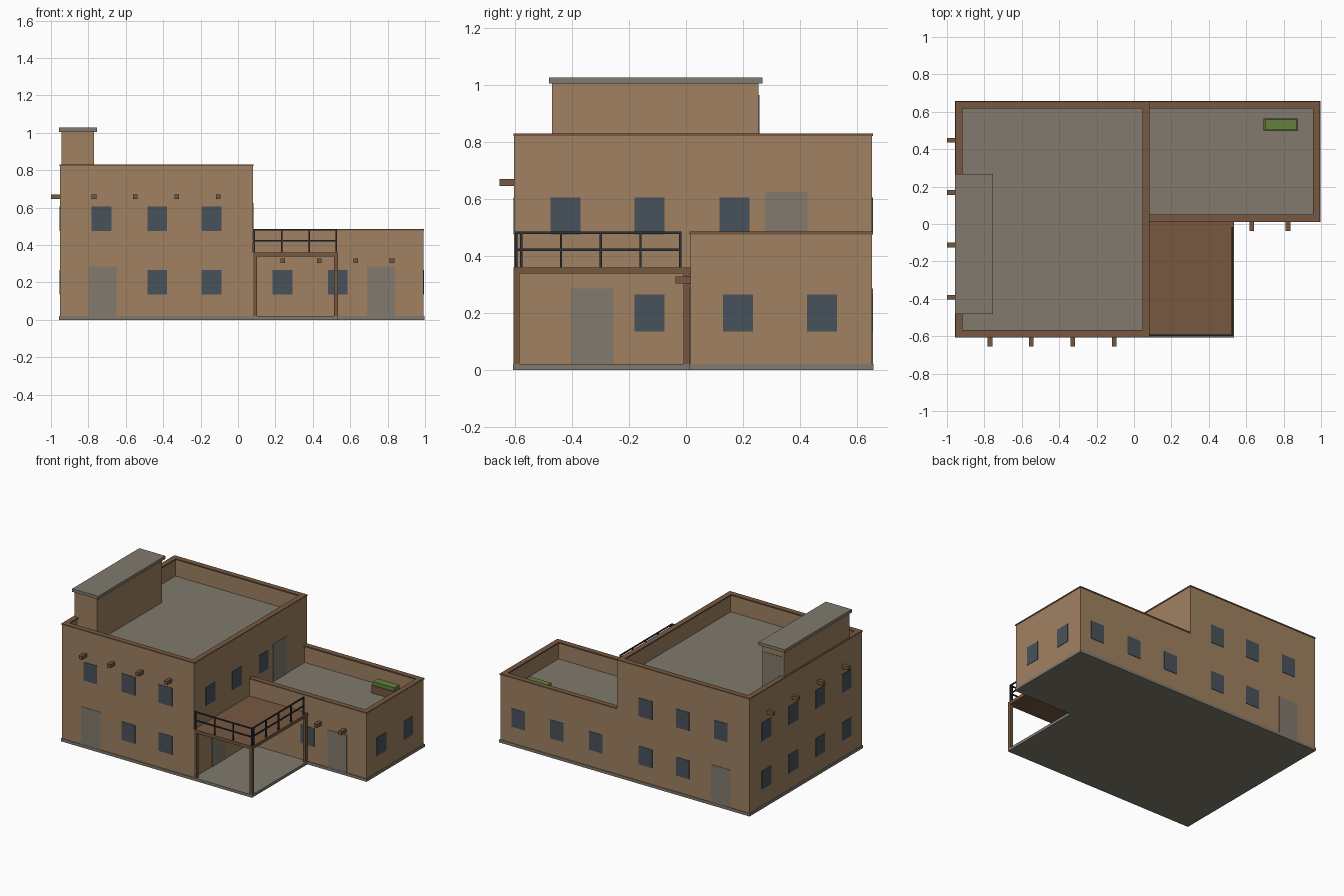
import bpy
import bmesh
from mathutils import Vector

cube = bpy.data.objects.get("Cube")
if cube:
    bpy.data.objects.remove(cube, do_unlink=True)


def material(name, rgb):
    m = bpy.data.materials.new(name)
    m.use_nodes = True
    m.diffuse_color = (*rgb, 1)
    m.node_tree.nodes["Principled BSDF"].inputs["Base Color"].default_value = (*rgb, 1)
    return m


ADOBE = material("adobe wall", (0.35, 0.22, 0.12))
STONE = material("grey stone", (0.22, 0.195, 0.155))
WOOD = material("brown wood", (0.18, 0.098, 0.052))
GLASS = material("dark window", (0.065, 0.085, 0.105))
IRON = material("dark iron", (0.025, 0.032, 0.042))
GREEN = material("plant green", (0.12, 0.22, 0.045))


def add_box(bm, x0, x1, y0, y1, z0, z1):
    verts = bmesh.ops.create_cube(bm, size=1)["verts"]
    lo, size = Vector((x0, y0, z0)), Vector((x1 - x0, y1 - y0, z1 - z0))
    for v in verts:
        v.co = lo + Vector((c + 0.5) * s for c, s in zip(v.co, size))
    return verts


def finish(bm, name, *mats):
    bmesh.ops.recalc_face_normals(bm, faces=bm.faces)
    mesh = bpy.data.meshes.new(name)
    bm.to_mesh(mesh)
    bm.free()
    for m in mats:
        mesh.materials.append(m)
    obj = bpy.data.objects.new(name, mesh)
    bpy.context.collection.objects.link(obj)
    return obj


def boxes(name, mat, *extents):
    bm = bmesh.new()
    for e in extents:
        add_box(bm, *e)
    return finish(bm, name, mat)


RIM = 0.033          # parapet thickness
BASE, FLOOR, ROOF = 0.02, 0.36, 0.70
FRONT, BACK, LOW_FRONT = -0.603, 0.653, 0.015
WEST, MID, EAST = -0.952, 0.08, 0.992


def block(name, x0, x1, y0, y1, roof, top):
    """Solid block with a sunken grey roof behind a parapet."""
    bm = bmesh.new()
    add_box(bm, x0, x1, y0, y1, BASE, top)
    bm.normal_update()
    face = next(f for f in bm.faces if f.normal.z > 0.9)
    bmesh.ops.inset_region(bm, faces=[face], thickness=RIM)
    floor = bmesh.ops.extrude_discrete_faces(bm, faces=[face])["faces"][0]
    floor.material_index = 1
    for v in floor.verts:
        v.co.z = roof
    finish(bm, name, ADOBE, STONE)


def coping(name, x0, x1, y0, y1, top, closed):
    """Thin wooden strip along the parapet top."""
    o, w = 0.003, RIM + 0.002
    z = (top - 0.004, top + 0.005)
    strips = [(x0 - o, x1 + o, y0 - o, y0 + w, *z),
              (x0 - o, x1 + o, y1 - w, y1 + o, *z),
              (x1 - w, x1 + o, y0 + w, y1 - w, *z)]
    if closed:
        strips.append((x0 - o, x0 + w, y0 + w, y1 - w, *z))
    boxes(name, WOOD, *strips)


# Main masses and ground slab
block("main_block", WEST, MID, FRONT, BACK, ROOF, 0.825)
block("low_wing", MID - RIM, EAST, LOW_FRONT, BACK, FLOOR, 0.48)
coping("main_coping", WEST, MID, FRONT, BACK, 0.825, True)
coping("wing_coping", MID + 0.003, EAST, LOW_FRONT, BACK, 0.48, False)
boxes("ground_slab", STONE, (-0.957, 0.535, -0.608, 0.658, 0, BASE),
      (0.535, 0.997, 0.01, 0.658, 0, BASE))

# Roof stair house
boxes("stair_house", ADOBE, (-0.945, -0.77, -0.47, 0.255, 0.69, 1.005))
boxes("stair_house_cap", STONE, (-0.958, -0.755, -0.48, 0.268, 1.005, 1.027))


def panels(name, mat, axis, pos, sign, centres, z0, height, width):
    """Thin plates on a wall facing along the given axis."""
    t = 0.003
    a, b = sorted((pos - t * sign, pos + t * sign))
    out = []
    for c in centres:
        span = (c - width / 2, c + width / 2)
        xy = (a, b, *span) if axis == "x" else (*span, a, b)
        out.append((*xy, z0, z0 + height))
    boxes(name, mat, *out)


def windows(name, axis, pos, sign, centres, storey):
    panels(name, GLASS, axis, pos, sign, centres, storey + 0.115, 0.13, 0.105)


def door(name, axis, pos, sign, centre, storey):
    panels(name, STONE, axis, pos, sign, [centre], storey, 0.265, 0.15)


# Windows on every wall
row = [-0.73, -0.432, -0.142]
side_row = [0.465, 0.165, -0.135, -0.43]
windows("front_upper_windows", "y", FRONT, -1, row, FLOOR)
windows("front_lower_windows", "y", FRONT, -1, row[1:], BASE)
windows("back_upper_windows", "y", BACK, 1, row, FLOOR)
windows("back_lower_windows", "y", BACK, 1, row[1:], BASE)
windows("wing_back_windows", "y", BACK, 1, [0.245, 0.55, 0.85], BASE)
windows("wing_front_windows", "y", LOW_FRONT, -1, [0.238, 0.533], BASE)
windows("wing_side_windows", "x", EAST, 1, [0.182, 0.478], BASE)
windows("terrace_windows", "x", MID, 1, [-0.423, -0.128, 0.17], FLOOR)
windows("porch_window", "x", MID, 1, [-0.128], BASE)
for storey, label in ((BASE, "lower"), (FLOOR, "upper")):
    windows("left_" + label + "_windows", "x", WEST, -1, side_row, storey)

# Doors
door("front_door", "y", FRONT, -1, -0.725, BASE)
door("back_door", "y", BACK, 1, -0.73, BASE)
door("wing_door", "y", LOW_FRONT, -1, 0.765, BASE)
door("porch_door", "x", MID, 1, -0.33, BASE)
door("wing_roof_door", "x", MID, 1, 0.352, FLOOR)
door("stair_house_door", "y", 0.255, 1, -0.857, ROOF)

# Projecting roof beam ends
h = 0.0125
boxes("front_beam_ends", WOOD, *[(x - h, x + h, -0.655, -0.59, 0.645, 0.67)
                                 for x in (-0.77, -0.55, -0.328, -0.105)])
boxes("side_beam_ends", WOOD, *[(-1.0, -0.94, y - h, y + h, 0.645, 0.67)
                                for y in (0.447, 0.168, -0.112, -0.392)])
boxes("wing_beam_ends", WOOD, *[(x - h, x + h, -0.037, 0.03, 0.303, 0.328)
                                for x in (0.24, 0.435, 0.63, 0.823)])

# Raised terrace on posts
DX, DY = 0.535, -0.606
boxes("terrace_deck", WOOD, (MID, DX, DY, LOW_FRONT, 0.338, FLOOR))
p = 0.021
boxes("terrace_posts", WOOD, *[(x, x + p, y, y + p, BASE, 0.345) for x, y in
                               ((MID, DY), (DX - p, DY), (DX - p, LOW_FRONT - p - 0.003))])

# Terrace railing: uprights plus two rails on each open side
r = 0.004
rail = []
fy, sx = -0.596, 0.526
for x in (0.086, 0.235, 0.381, sx):
    rail.append((x - r, x + r, fy - r, fy + r, FLOOR, 0.482))
for y in (-0.578, -0.439, -0.299, -0.16, -0.02):
    rail.append((sx - r, sx + r, y - r, y + r, FLOOR, 0.482))
for z in (0.422, 0.481):
    rail.append((MID, sx + r, fy - r, fy + r, z - r, z + r))
    rail.append((sx - r, sx + r, fy + r, -0.016, z - r, z + r))
boxes("terrace_railing", IRON, *rail)

# Planter on the wing roof
boxes("planter_box", WOOD, (0.692, 0.878, 0.497, 0.563, FLOOR, 0.415))
boxes("planter_hedge", GREEN, (0.7, 0.868, 0.502, 0.558, 0.41, 0.44))
